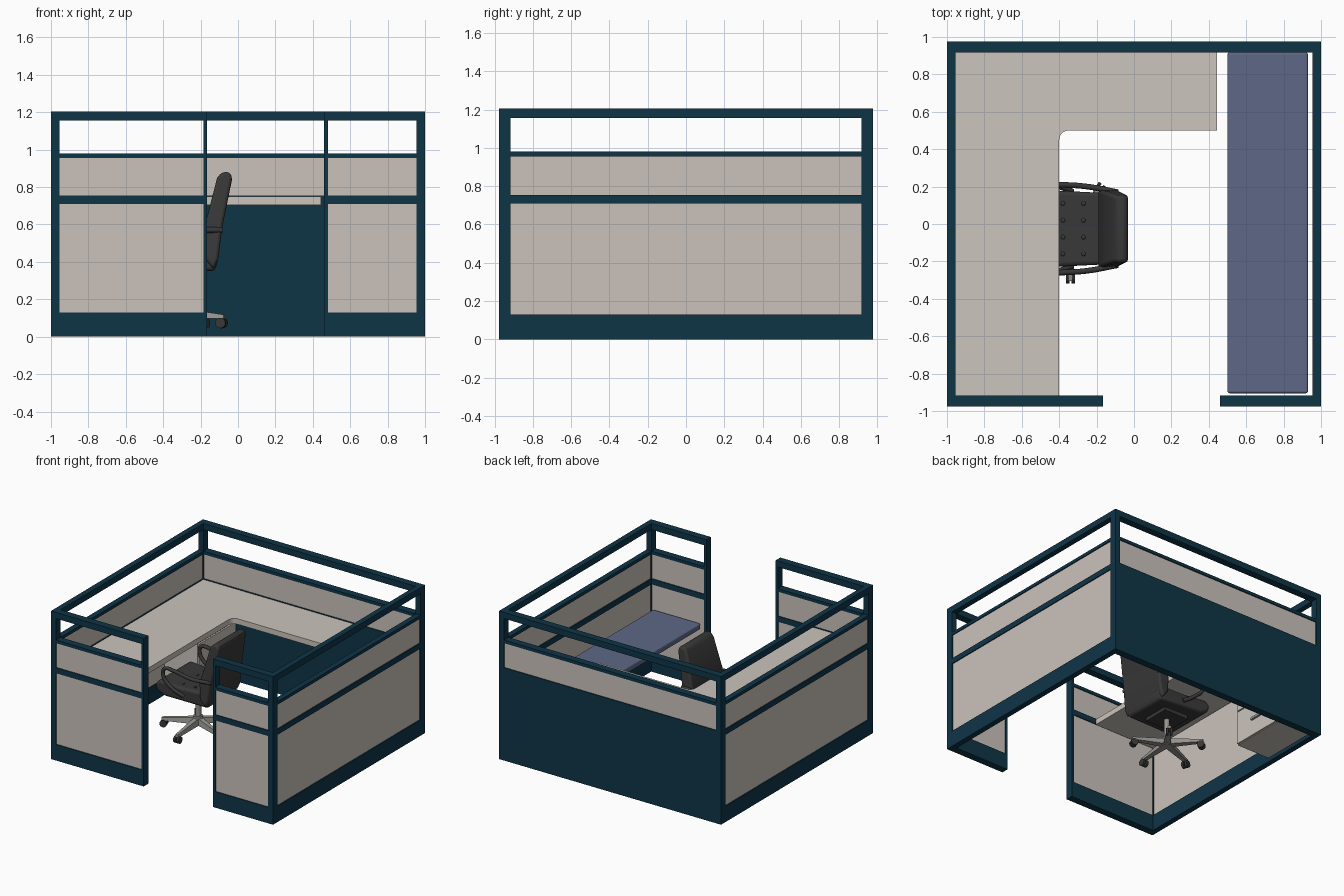
import bpy, bmesh, math
from mathutils import Vector, Matrix

if "Cube" in bpy.data.objects:
    bpy.data.objects.remove(bpy.data.objects["Cube"])


def material(name, rgb):
    m = bpy.data.materials.new(name)
    m.diffuse_color = (*rgb, 1)
    m.use_nodes = True
    m.node_tree.nodes["Principled BSDF"].inputs["Base Color"].default_value = m.diffuse_color
    return m


TEAL = material("dark teal frame", (0.0045, 0.035, 0.062))
BEIGE = material("beige fabric", (0.60, 0.545, 0.50))
DESK = material("desk laminate", (0.60, 0.555, 0.51))
BLUE = material("slate blue", (0.11, 0.14, 0.24))
DARK = material("charcoal", (0.04, 0.04, 0.04))
METAL = material("grey metal", (0.30, 0.295, 0.275))


def finish(name, bm, mat, bevel=0, segs=3, smooth=False):
    bmesh.ops.recalc_face_normals(bm, faces=bm.faces)
    me = bpy.data.meshes.new(name)
    bm.to_mesh(me)
    bm.free()
    ob = bpy.data.objects.new(name, me)
    bpy.context.collection.objects.link(ob)
    me.materials.append(mat)
    if bevel:
        mod = ob.modifiers.new("bevel", "BEVEL")
        mod.width, mod.segments, mod.limit_method = bevel, segs, "ANGLE"
    if smooth:
        bpy.ops.object.select_all(action="DESELECT")
        ob.select_set(True)
        bpy.context.view_layer.objects.active = ob
        bpy.ops.object.shade_smooth_by_angle(angle=math.radians(40))
    return ob


def boxes(name, spans, mat, **kw):
    """Each span is (x0, x1, y0, y1, z0, z1)."""
    bm = bmesh.new()
    for x0, x1, y0, y1, z0, z1 in spans:
        m = Matrix.Translation(((x0 + x1) / 2, (y0 + y1) / 2, (z0 + z1) / 2))
        m = m @ Matrix.Diagonal((x1 - x0, y1 - y0, z1 - z0, 1))
        bmesh.ops.create_cube(bm, size=1, matrix=m)
    return finish(name, bm, mat, **kw)


def prism(name, bottom, top, mat, **kw):
    """Join two matching outlines into a closed solid."""
    bm = bmesh.new()
    a = [bm.verts.new(p) for p in bottom]
    b = [bm.verts.new(p) for p in top]
    bm.faces.new(a)
    bm.faces.new(b)
    for i in range(len(a)):
        j = (i + 1) % len(a)
        bm.faces.new((a[i], a[j], b[j], b[i]))
    return finish(name, bm, mat, **kw)


def cylinder(bm, r1, r2, p, q, n=20):
    p, q = Vector(p), Vector(q)
    d = q - p
    m = Matrix.Translation((p + q) / 2) @ d.to_track_quat("Z", "Y").to_matrix().to_4x4()
    bmesh.ops.create_cone(bm, cap_ends=True, segments=n, radius1=r1, radius2=r2,
                          depth=d.length, matrix=m)


# Partition walls: rails, posts and inset panels
H, Y, YI, XI = 1.205, 0.977, 0.918, 0.955
RAILS = [(0, 0.13), (0.71, 0.755), (0.955, 0.98), (1.155, H)]
PANELS = [(0.13, 0.71), (0.755, 0.955)]
INSET = 0.008


def wall(name, along_x, a0, a1, t0, t1, posts, solid=False):
    def span(lo, hi, u0, u1, z):
        return (lo, hi, u0, u1, *z) if along_x else (u0, u1, lo, hi, *z)
    rails = [(0, 0.755)] + RAILS[2:] if solid else RAILS
    panels = PANELS[1:] if solid else PANELS
    frame = [span(a0, a1, t0, t1, z) for z in rails]
    frame += [span(lo, hi, t0, t1, (0, H)) for lo, hi in posts]
    boxes(name + "_frame", frame, TEAL)
    boxes(name + "_panels", [span(a0, a1, t0 + INSET, t1 - INSET, z) for z in panels], BEIGE)


ends = [(-Y, -YI), (YI, Y)]
wall("left_wall", False, -YI, YI, -1, -XI, ends)
wall("right_wall", False, -YI, YI, XI, 1, ends)
wall("back_wall", True, -XI, XI, YI, Y, [], solid=True)
wall("front_left_wall", True, -XI, -0.185, -Y, -YI, [(-0.185, -0.165)])
wall("front_right_wall", True, 0.48, XI, -Y, -YI, [(0.46, 0.48)])

# L-shaped desk top with a rounded inner corner
outline = [(-XI, -YI), (-0.40, -YI)]
for i in range(7):
    t = math.pi - i * math.pi / 12
    outline.append((-0.35 + 0.05 * math.cos(t), 0.45 + 0.05 * math.sin(t)))
outline += [(0.445, 0.50), (0.445, YI), (-XI, YI)]
prism("desk_top", [(x, y, 0.705) for x, y in outline],
      [(x, y, 0.75) for x, y in outline], DESK)

# Drawer pedestal under the desk
boxes("pedestal", [(-XI, -0.66, 0.42, 0.90, 0.03, 0.705)], DESK)
drawers = [(0.035, 0.305), (0.315, 0.495), (0.505, 0.70)]
boxes("drawer_fronts", [(-0.66, -0.645, 0.425, 0.895, *z) for z in drawers], DESK)
boxes("drawer_handles", [(-0.645, -0.63, 0.60, 0.72, (a + b) / 2 - 0.01, (a + b) / 2 + 0.01)
                         for a, b in drawers], METAL)

# Blue side shelf along the right wall
boxes("side_shelf", [(0.50, 0.93, -0.905, YI, 0.47, 0.52)], BLUE, bevel=0.012)

# Chair, facing -x
CX, CY = -0.34, -0.025
seat = [(-0.57, 0.39), (-0.585, 0.44), (-0.55, 0.48), (-0.35, 0.465),
        (-0.12, 0.47), (-0.105, 0.41), (-0.125, 0.35), (-0.50, 0.36)]


def seat_side(s):
    return [(x, CY + s * (0.20 - 0.05 * (x + 0.34)), z) for x, z in seat]


prism("seat", seat_side(-1), seat_side(1), DARK, bevel=0.02, smooth=True)

back = [(-0.18, 0.42), (-0.19, 0.55), (-0.16, 0.66), (-0.112, 0.85), (-0.085, 0.88),
        (-0.045, 0.88), (-0.03, 0.85), (-0.085, 0.58), (-0.105, 0.42), (-0.13, 0.36)]


def back_side(s):
    return [(x, CY + s * (0.215 - 0.10 * max(0, z - 0.5)), z) for x, z in back]


prism("backrest", back_side(-1), back_side(1), DARK, bevel=0.018, smooth=True)

# Tufting buttons on the seat
bm = bmesh.new()
for x in (-0.48, -0.38, -0.27):
    for k in range(4):
        m = Matrix.Translation((x, CY - 0.135 + 0.09 * k, 0.469)) @ Matrix.Diagonal((1, 1, 0.4, 1))
        bmesh.ops.create_uvsphere(bm, u_segments=10, v_segments=6, radius=0.012, matrix=m)
finish("seat_buttons", bm, DARK, smooth=True)

# Armrest loops
for side, s in (("left", -1), ("right", 1)):
    path = [(-0.085, 0.195, 0.57), (-0.25, 0.225, 0.575), (-0.40, 0.235, 0.605),
            (-0.48, 0.235, 0.60), (-0.49, 0.235, 0.54), (-0.42, 0.23, 0.46), (-0.33, 0.20, 0.40)]
    cu = bpy.data.curves.new(side + "_armrest", "CURVE")
    cu.dimensions = "3D"
    cu.bevel_depth, cu.bevel_resolution, cu.resolution_u = 0.015, 2, 6
    cu.use_fill_caps = True
    sp = cu.splines.new("BEZIER")
    sp.bezier_points.add(len(path) - 1)
    for bp, (x, y, z) in zip(sp.bezier_points, path):
        bp.co = (x, CY + s * y, z)
        bp.handle_left_type = bp.handle_right_type = "AUTO"
    cu.materials.append(DARK)
    bpy.context.collection.objects.link(bpy.data.objects.new(side + "_armrest", cu))

# Column, five-star base and casters
bm = bmesh.new()
cylinder(bm, 0.04, 0.035, (CX, CY, 0.10), (CX, CY, 0.17))
cylinder(bm, 0.022, 0.022, (CX, CY, 0.17), (CX, CY, 0.33))
finish("chair_column", bm, METAL, smooth=True)
boxes("seat_plate", [(CX - 0.11, CX + 0.11, CY - 0.11, CY + 0.11, 0.325, 0.36)], DARK)

legs, wheels = bmesh.new(), bmesh.new()
for k in range(5):
    t = math.radians(-90 + 72 * k)
    u = Vector((math.cos(t), math.sin(t), 0))
    v = Vector((-u.y, u.x, 0))
    c = Vector((CX, CY, 0))
    rings = []
    for r, w, z0, z1 in ((0.02, 0.028, 0.105, 0.155), (0.28, 0.015, 0.095, 0.118)):
        rings.append([legs.verts.new(c + u * r + v * w * a + Vector((0, 0, z)))
                      for a, z in ((-1, z0), (1, z0), (0.7, z1), (-0.7, z1))])
    a, b = rings
    legs.faces.new(a)
    legs.faces.new(b)
    for i in range(4):
        legs.faces.new((a[i], a[i - 1], b[i - 1], b[i]))
    p = c + u * 0.265 + Vector((0, 0, 0.073))
    for s in (-1, 1):
        cylinder(wheels, 0.028, 0.028, p + v * s * 0.006, p + v * s * 0.024, 16)
    cylinder(wheels, 0.008, 0.008, p, p + Vector((0, 0, 0.03)), 8)
finish("base_legs", legs, METAL)
finish("casters", wheels, DARK, smooth=True)
